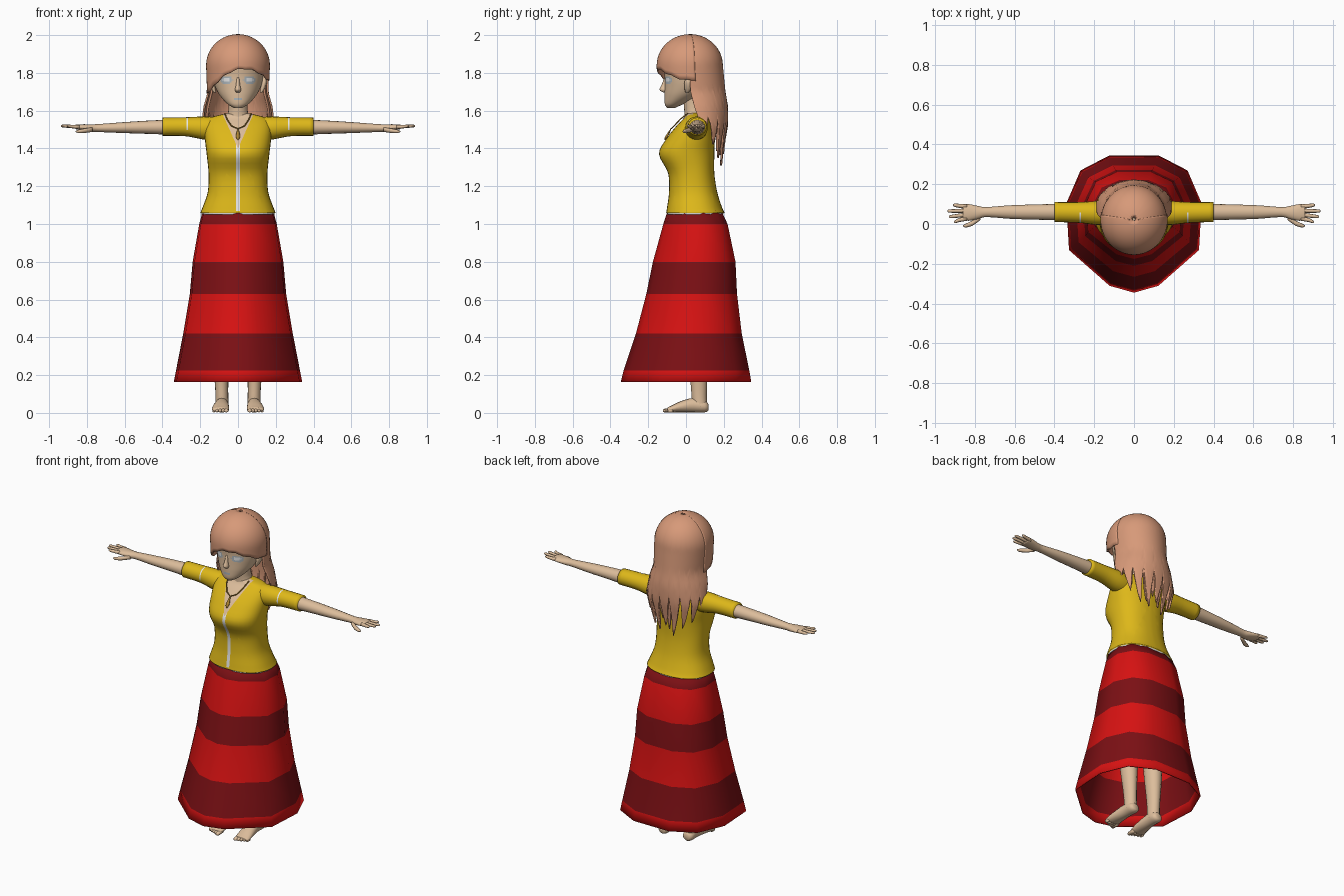
import bpy, bmesh, math
from mathutils import Vector

if "Cube" in bpy.data.objects:
    bpy.data.objects.remove(bpy.data.objects["Cube"])


def mat(name, r, g, b):
    m = bpy.data.materials.new(name)
    m.diffuse_color = (r, g, b, 1)
    m.use_nodes = True
    m.node_tree.nodes["Principled BSDF"].inputs["Base Color"].default_value = m.diffuse_color
    return m


SKIN = mat("skin", .72, .51, .33)
HAIR = mat("hair_tan", .68, .32, .19)
YELLOW = mat("yellow_cloth", .73, .48, .01)
RED = mat("red_cloth", .68, .006, .006)
DARK = mat("dark_red_cloth", .2, .005, .007)
WHITE = mat("white_trim", .8, .8, .8)
GREY = mat("eye_grey", .42, .47, .5)
GOLD = mat("dark_gold", .4, .22, .03)


def finish(bm, name, mats, smooth=True, mirror=False):
    bmesh.ops.recalc_face_normals(bm, faces=bm.faces)
    me = bpy.data.meshes.new(name)
    bm.to_mesh(me)
    bm.free()
    for m in mats:
        me.materials.append(m)
    for p in me.polygons:
        p.use_smooth = smooth
    ob = bpy.data.objects.new(name, me)
    bpy.context.collection.objects.link(ob)
    if mirror:
        ob.modifiers.new("mirror", "MIRROR").use_mirror_merge = False
    return ob


def spline(rows, steps):
    """Smoothly interpolate rows of numbers."""
    out = []
    for i in range(len(rows) - 1):
        p0, p1, p2, p3 = (rows[min(max(j, 0), len(rows) - 1)] for j in range(i - 1, i + 3))
        for k in range(steps):
            t = k / steps
            out.append([.5 * (2 * b + (c - a) * t + (2 * a - 5 * b + 4 * c - d) * t * t
                              + (3 * b - a - 3 * c + d) * t ** 3)
                        for a, b, c, d in zip(p0, p1, p2, p3)])
    return out + [list(rows[-1])]


def grid(bm, rows, closed):
    """Join rows of vertices with quads; returns faces row by row."""
    vs = [[bm.verts.new(p) for p in r] for r in rows]
    n = len(vs[0])
    faces = [[bm.faces.new((a[j], a[(j + 1) % n], b[(j + 1) % n], b[j]))
              for j in range(n if closed else n - 1)] for a, b in zip(vs, vs[1:])]
    return vs, faces


def loft(bm, axis, rows, n=16, steps=3, power=2.0):
    """Rows: position on axis, two centre values, two radii."""
    rings = []
    for t, ca, cb, ra, rb in spline(rows, steps):
        ring = []
        for j in range(n):
            w = 2 * math.pi * j / n
            c, s = math.cos(w), math.sin(w)
            a = ca + ra * math.copysign(abs(c) ** (2 / power), c)
            b = cb + rb * math.copysign(abs(s) ** (2 / power), s)
            ring.append({"x": (t, a, b), "y": (a, t, b), "z": (a, b, t)}[axis])
        rings.append(ring)
    vs, _ = grid(bm, rings, True)
    bm.faces.new(vs[0])
    bm.faces.new(vs[-1])


def cut(bm, co, no):
    bmesh.ops.bisect_plane(bm, geom=bm.verts[:] + bm.edges[:] + bm.faces[:],
                           plane_co=co, plane_no=no, dist=1e-5)


# Skirt: eleven-sided flare with coloured bands
half = [(.36, 1), (.79, .78), (1, .3), (.96, -.38), (.36, -.9)]
shape = half + [(0, -1)] + [(-x, y) for x, y in reversed(half)]
levels = [(.165, .34, -.345, .345), (.225, .328, -.33, .335), (.42, .29, -.265, .295),
          (.63, .255, -.21, .27), (.8, .24, -.175, .262), (1.0, .205, -.12, .22),
          (1.075, .185, -.095, .185)]
bm = bmesh.new()
_, bands = grid(bm, [[(x * hx, (f + b) / 2 + y * (b - f) / 2, z) for x, y in shape]
                     for z, hx, f, b in levels], True)
for i, band in enumerate(bands):
    for f in band:
        f.material_index = i % 2
skirt = finish(bm, "skirt", [RED, DARK])
skirt.modifiers.new("thickness", "SOLIDIFY").thickness = .006

# Blouse body with open neckline and pale button strip
body = [(1.058, .2, -.105, .205), (1.09, .187, -.1, .19), (1.17, .16, -.09, .165),
        (1.27, .156, -.095, .15), (1.37, .166, -.143, .15), (1.45, .175, -.105, .15),
        (1.52, .175, -.05, .135), (1.56, .15, -.012, .115), (1.58, .085, .0, .095),
        (1.588, .05, .02, .07)]
bm = bmesh.new()
loft(bm, "z", [(z, 0, (f + b) / 2, rx, (b - f) / 2) for z, rx, f, b in body], 36, 4, 2.3)
for s in (1, -1):
    cut(bm, (0, 0, 1.4), (s, 0, -.45))
    cut(bm, (s * .01, 0, 1.2), (1, 0, 0))
for f in bm.faces:
    c = f.calc_center_median()
    if c.y < .04 and abs(c.x) < (c.z - 1.4) * .45:
        f.material_index = 1
    elif c.y < 0 and abs(c.x) < .01 and c.z > 1.07:
        f.material_index = 2
finish(bm, "blouse", [YELLOW, SKIN, WHITE])

# Pale hem of the undershirt
bm = bmesh.new()
loft(bm, "z", [(1.05, 0, .05, .192, .148), (1.062, 0, .05, .194, .15)], 36, 1, 2.3)
finish(bm, "undershirt_hem", [WHITE], False)

# Sleeves with a narrow pale slit
bm = bmesh.new()
loft(bm, "x", [(.11, .055, 1.505, .055, .06), (.18, .055, 1.508, .06, .061),
               (.28, .058, 1.515, .052, .05), (.4, .06, 1.515, .05, .048)], 20, 4)
for x in (.265, .273):
    cut(bm, (x, 0, 0), (1, 0, 0))
for f in bm.faces:
    c = f.calc_center_median()
    if .265 < c.x < .273 and c.y < .06 and c.z > 1.5:
        f.material_index = 1
finish(bm, "sleeves", [YELLOW, WHITE], mirror=True)

# Arms, palms, fingers and thumbs
bm = bmesh.new()
loft(bm, "x", [(.36, .06, 1.513, .042, .04), (.5, .06, 1.512, .038, .034),
               (.62, .06, 1.51, .034, .028), (.74, .06, 1.508, .025, .021),
               (.78, .058, 1.508, .032, .02), (.83, .058, 1.512, .042, .016),
               (.86, .06, 1.514, .038, .012)], 16, 3)
for y0, y1, tip in ((.027, .012, .905), (.047, .037, .93), (.067, .065, .938), (.088, .095, .91)):
    loft(bm, "x", [(.84, y0, 1.514, .011, .011), (.88, (y0 + y1) / 2, 1.516, .01, .009),
                   (tip - .008, y1, 1.519, .008, .007), (tip, y1, 1.519, .002, .002)], 8, 2)
loft(bm, "x", [(.77, .035, 1.5, .014, .012), (.81, .005, 1.494, .013, .012),
               (.845, -.008, 1.49, .01, .009), (.86, -.01, 1.49, .002, .002)], 8, 2)
finish(bm, "arms_and_hands", [SKIN], mirror=True)

# Legs, feet and toes
bm = bmesh.new()
loft(bm, "z", [(.03, .085, .075, .035, .038), (.08, .085, .07, .034, .04),
               (.16, .087, .068, .036, .044), (.35, .09, .06, .05, .058),
               (.6, .09, .05, .06, .065)], 16)
loft(bm, "y", [(.118, .085, .03, .018, .018), (.1, .085, .034, .034, .031),
               (.04, .086, .041, .036, .038), (-.03, .09, .032, .043, .029),
               (-.08, .093, .02, .046, .017), (-.098, .094, .017, .04, .012)], 16)
for i in range(5):
    x, r, y = .062 + i * .0165, (.013, .01, .009, .009, .008)[i], -.122 + i * .006
    loft(bm, "y", [(-.07, x, .014, r, .012), (y + .008, x, .012, r, .01),
                   (y, x, .011, r * .4, .004)], 8, 2)
finish(bm, "legs_and_feet", [SKIN], mirror=True)

# Neck
bm = bmesh.new()
loft(bm, "z", [(1.53, 0, .05, .085, .06), (1.57, 0, .048, .062, .055),
               (1.61, 0, .042, .05, .052), (1.72, 0, .035, .052, .055)], 20)
finish(bm, "neck", [SKIN])

# Head with eyes and lips coloured by face position
bm = bmesh.new()
loft(bm, "z", [(1.614, 0, -.08, .02, .02), (1.635, 0, -.063, .055, .049),
               (1.68, 0, -.02, .096, .094), (1.73, 0, .01, .122, .123),
               (1.78, 0, .016, .133, .129), (1.85, 0, .02, .138, .138),
               (1.92, 0, .02, .12, .12), (1.97, 0, .02, .05, .05)], 72, 8)
for f in bm.faces:
    c = f.calc_center_median()
    if c.y < 0:
        eye = ((abs(c.x) - .062) / .034) ** 2 + ((c.z - 1.762) / .02) ** 2
        if eye < 1:
            f.material_index = 2 if eye < .3 else 1
        elif (c.x / .024) ** 2 + ((c.z - 1.662) / .007) ** 2 < 1:
            f.material_index = 1
finish(bm, "head", [SKIN, GREY, WHITE])

# Nose and ears
bm = bmesh.new()
loft(bm, "z", [(1.697, 0, -.112, .01, .01), (1.71, 0, -.118, .017, .022),
               (1.735, 0, -.114, .011, .016), (1.775, 0, -.106, .007, .008)], 12)
finish(bm, "nose", [SKIN])
bm = bmesh.new()
loft(bm, "z", [(1.695, .122, .005, .006, .008), (1.72, .132, .012, .012, .02),
               (1.755, .139, .02, .015, .028), (1.785, .137, .02, .005, .012)], 12)
finish(bm, "ears", [SKIN], mirror=True)

# Hair: columns that fall from the crown to a shaped lower edge
hair_rows = [(1.84, .16, .022, .168), (1.7, .155, .03, .174), (1.62, .178, .05, .168),
             (1.52, .19, .085, .132), (1.42, .165, .09, .11), (1.28, .115, .09, .1)]


def hair_point(z, a, grow):
    if z >= 1.84:
        s = math.sqrt(max(0, 1 - ((z - 1.84) / .16) ** 2))
        rx, cy, ry = .16 * s, .022, .168 * s
    else:
        for p, q in zip(hair_rows, hair_rows[1:]):
            if z >= q[0]:
                break
        t = (p[0] - z) / (p[0] - q[0])
        rx, cy, ry = (u + (v - u) * t for u, v in zip(p[1:], q[1:]))
    return Vector((rx * grow * math.cos(a), cy + ry * grow * math.sin(a), z))


def hair_sheet(name, a0, a1, cols, rows, edge, grow):
    bm = bmesh.new()
    sheet = []
    for i in range(rows + 1):
        t = .01 + .99 * i / rows
        ring = []
        for j in range(cols + 1):
            u = j / cols
            a = math.radians(a0 + (a1 - a0) * u)
            ring.append(hair_point(2 - (2 - edge(u, a)) * t ** 1.7, a, grow))
        sheet.append(ring)
    grid(bm, sheet, False)
    ob = finish(bm, name, [HAIR])
    m = ob.modifiers.new("thickness", "SOLIDIFY")
    m.thickness, m.offset = .01, 0
    return ob


def fringe_edge(u, a):
    x = .16 * math.cos(a)
    return 1.825 - 3.6 * (x - .03) ** 2 - .015 * abs((u * 7) % 1 - .5)


lock_tips = (1.5, 1.42, 1.35, 1.33, 1.37, 1.31, 1.36, 1.4, 1.48)


def back_edge(u, a):
    k = min(int(u * 9), 8)
    gap = abs(2 * (u * 9 - k) - 1)
    return lock_tips[k] + (1.57 - lock_tips[k]) * gap ** 1.5


hair_sheet("fringe", 172, 368, 56, 16, fringe_edge, 1.025)
hair_sheet("back_hair", -2, 182, 90, 30, back_edge, 1.0)
hair_sheet("under_hair", 15, 165, 72, 26, lambda u, a: back_edge((u + .06) % 1, a) + .03, .93)

# Necklace and pendant
cu = bpy.data.curves.new("necklace", "CURVE")
cu.dimensions, cu.bevel_depth, cu.bevel_resolution = "3D", .0035, 1
cu.materials.append(GOLD)
side = [(.07, .01, 1.586), (.058, -.03, 1.555), (.035, -.062, 1.52)]
pts = side + [(0, -.078, 1.505)] + [(-x, y, z) for x, y, z in reversed(side)]
sp = cu.splines.new("POLY")
sp.points.add(len(pts) - 1)
for p, c in zip(sp.points, pts):
    p.co = (*c, 1)
bpy.context.collection.objects.link(bpy.data.objects.new("necklace", cu))
bm = bmesh.new()
loft(bm, "z", [(1.445, 0, -.112, .003, .003), (1.46, 0, -.105, .011, .007),
               (1.48, 0, -.093, .009, .006), (1.508, 0, -.078, .002, .002)], 10)
finish(bm, "pendant", [GOLD])
